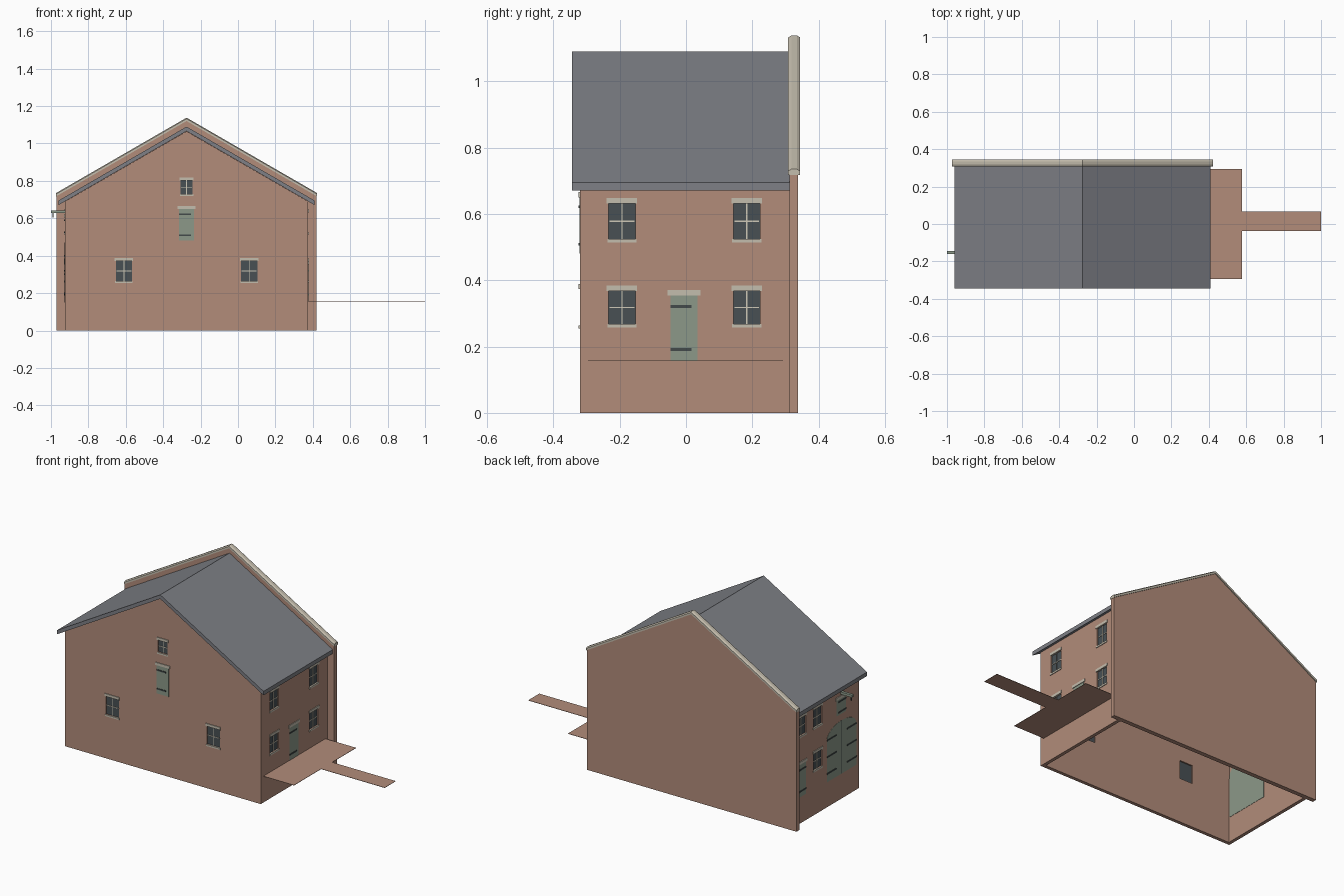
import bpy, bmesh, math
from mathutils import Vector

cube = bpy.data.objects.get("Cube")
if cube:
    bpy.data.objects.remove(cube, do_unlink=True)


def material(name, *rgb):
    lin = [((c / 255 + 0.055) / 1.055) ** 2.4 for c in rgb] + [1]
    m = bpy.data.materials.new(name)
    m.use_nodes = True
    m.diffuse_color = lin
    m.node_tree.nodes["Principled BSDF"].inputs["Base Color"].default_value = lin
    return m


BRICK = material("brick", 178, 140, 122)
STONE = material("pale_stone", 196, 189, 173)
SLATE = material("slate", 126, 128, 134)
DOOR = material("green_door_paint", 140, 153, 137)
IRON = material("dark_iron", 66, 74, 74)
GLASS = material("dark_glass", 72, 80, 84)
BAR = material("cream_bars", 208, 202, 184)

MID, FRONT, BACK = -0.275, -0.32, 0.312
HALF, EAVE, APEX = 0.65, 0.69, 1.065
WALL = 0.02
SLOPE = math.tan(math.radians(30))


def build(name, verts, faces, mat, fix=True):
    bm = bmesh.new()
    vs = [bm.verts.new(v) for v in verts]
    for f in faces:
        bm.faces.new([vs[i] for i in f])
    if fix:
        bmesh.ops.recalc_face_normals(bm, faces=bm.faces)
    me = bpy.data.meshes.new(name)
    bm.to_mesh(me)
    bm.free()
    me.materials.append(mat)
    ob = bpy.data.objects.new(name, me)
    bpy.context.collection.objects.link(ob)
    return ob


def loft(name, rings, mat):
    """Closed solid through matching rings of points."""
    n = len(rings[0])
    faces = [list(range(n)), [len(rings) * n - 1 - i for i in range(n)]]
    for r in range(len(rings) - 1):
        for i in range(n):
            j = (i + 1) % n
            faces.append([r * n + i, r * n + j, r * n + n + j, r * n + n + i])
    return build(name, [p for ring in rings for p in ring], faces, mat)


def box(name, x, y, z, mat):
    return loft(name, [[(a, y[0], z[0]), (a, y[1], z[0]), (a, y[1], z[1]), (a, y[0], z[1])] for a in x], mat)


def chevron(name, half, apex, section, mat):
    """Section of (y, dz) points run over the ridge from eave to eave."""
    return loft(name, [[(MID + s * half, y, apex + dz - abs(s) * half * SLOPE) for y, dz in section]
                       for s in (-1, 0, 1)], mat)


def on_wall(side, u, z, d):
    """Point on a wall: u along it, z up, d outward."""
    if side == "front":
        return (u, FRONT - d, z)
    sign = 1 if side == "right" else -1
    return (MID + sign * (HALF + d), u, z)


def plate(name, side, outline, d, mat):
    return loft(name, [[on_wall(side, u, z, k) for u, z in outline] for k in d], mat)


def panel(name, side, u, z, d, mat):
    return plate(name, side, [(u[0], z[0]), (u[1], z[0]), (u[1], z[1]), (u[0], z[1])], d, mat)


# Brick shell: two side walls and the front gable
x0, x1 = MID - HALF, MID + HALF
shell = build("brick_walls",
              [(x0, FRONT, 0), (x1, FRONT, 0), (x1, FRONT, EAVE), (MID, FRONT, APEX), (x0, FRONT, EAVE),
               (x1, BACK, 0), (x1, BACK, EAVE), (x0, BACK, 0), (x0, BACK, EAVE)],
              [(0, 1, 2, 3, 4), (1, 5, 6, 2), (7, 0, 4, 8)], BRICK, fix=False)
solid = shell.modifiers.new("thickness", "SOLIDIFY")
solid.thickness, solid.offset, solid.use_even_offset = WALL, -1, True

cutters = []


def cut(side, outline):
    cutters.append(plate("opening_cutter", side, outline, (-0.05, 0.03), BRICK))


def rect(u, z):
    return [(u[0], z[0]), (u[1], z[0]), (u[1], z[1]), (u[0], z[1])]


def lintel(name, side, u, z, over=0.009, h=0.016):
    panel(name, side, (u[0] - over, u[1] + over), (z, z + h), (-0.005, 0.004), STONE)


# Sash window: reveal, glass, cross bars, lintel and sill
def window(name, side, c, z, w=0.074):
    u = (c - w / 2, c + w / 2)
    cut(side, rect((u[0] - 0.003, u[1] + 0.003), z))
    panel(name + "_glass", side, (u[0] - 0.004, u[1] + 0.004), z, (-0.014, -0.006), GLASS)
    zc = (z[0] + z[1]) / 2
    panel(name + "_upright_bar", side, (c - 0.002, c + 0.002), z, (-0.007, -0.003), BAR)
    panel(name + "_cross_bar", side, u, (zc - 0.002, zc + 0.002), (-0.007, -0.003), BAR)
    lintel(name + "_lintel", side, u, z[1])
    lintel(name + "_sill", side, u, z[0] - 0.01, 0.007, 0.01)


# Plank door with two strap hinges and a lintel
def door(name, side, c, z, w):
    u = (c - w / 2, c + w / 2)
    cut(side, rect(u, z))
    panel(name, side, u, z, (-WALL - 0.001, 0.001), DOOR)
    for k in (0.17, 0.83):
        h = z[0] + k * (z[1] - z[0])
        panel(name + "_hinge", side, (u[0], u[0] + 0.78 * w), (h - 0.004, h + 0.004), (0, 0.004), IRON)
    lintel(name + "_lintel", side, u, z[1])


LOW, HIGH = (0.268, 0.368), (0.524, 0.632)
for s in (-1, 1):
    window("front_window", "front", MID + s * 0.335, (0.264, 0.373), 0.08)
window("attic_window", "front", MID, (0.73, 0.803), 0.058)
door("front_loft_door", "front", MID, (0.48, 0.65), 0.08)

for c in (-0.193, 0.183):
    window("right_lower_window", "right", c, LOW)
    window("right_upper_window", "right", c, HIGH)
door("right_door", "right", -0.006, (0.158, 0.354), 0.082)

for c in (0.225, 0.073):
    window("left_upper_window", "left", c, HIGH)
window("left_lower_window", "left", 0.073, LOW)
door("left_door", "left", 0.225, (0.158, 0.354), 0.08)
door("left_loft_door", "left", -0.15, (0.48 + 0.03, 0.605), 0.09)

# Wide arched double door
AC, AW, SPRING, RISE = -0.153, 0.14, 0.40, 0.07
arch = [(AC - AW, 0.15), (AC + AW, 0.15)]
for i in range(13):
    t = math.pi * i / 12
    arch.append((AC + AW * math.cos(t), SPRING + RISE * math.sin(t)))
cut("left", arch)
plate("arched_door", "left", arch, (-WALL - 0.001, 0.001), DOOR)
panel("arched_door_seam", "left", (AC - 0.0015, AC + 0.0015), (0.15, SPRING + RISE), (0, 0.0015), IRON)
for s in (-1, 1):
    for h in (0.2, 0.3, 0.4):
        edge, tip = AC + s * AW, AC + s * (AW - 0.09)
        panel("arched_door_hinge", "left", sorted((edge, tip)), (h - 0.004, h + 0.004), (0, 0.004), IRON)

# Cut the openings through the walls
bpy.ops.object.select_all(action="DESELECT")
for c in cutters:
    c.select_set(True)
bpy.context.view_layer.objects.active = cutters[0]
bpy.ops.object.join()
cutter = cutters[0]
cutter.hide_render = True
mod = shell.modifiers.new("openings", "BOOLEAN")
mod.operation, mod.solver, mod.object = "DIFFERENCE", "EXACT", cutter
bpy.context.view_layer.objects.active = shell
for m in ("thickness", "openings"):
    bpy.ops.object.modifier_apply(modifier=m)
bpy.data.objects.remove(cutter, do_unlink=True)

# Slate roof
chevron("roof", 0.685, 1.09, [(-0.344, -0.024), (BACK, -0.024), (BACK, 0), (-0.344, 0)], SLATE)

# Rear party wall with stone coping
rear = [(-0.97, 0), (0.42, 0), (0.42, 0.721), (MID, 1.122), (-0.97, 0.721)]
loft("rear_wall", [[(x, y, z) for x, z in rear] for y in (BACK, 0.338)], BRICK)
chevron("coping", 0.698, 1.138,
        [(0.308, -0.018), (0.344, -0.018), (0.344, -0.006), (0.334, 0), (0.318, 0), (0.308, -0.006)], STONE)

# Loading platform and gangplank
box("platform", (x1, 0.578), (-0.295, 0.293), (0.156, 0.158), BRICK)
box("gangplank", (0.578, 1), (-0.038, 0.066), (0.156, 0.158), BRICK)

# Hoist beam and hook
box("hoist_beam", (-1, x0), (-0.16, -0.144), (0.628, 0.643), DOOR)
box("hoist_hook", (-0.993, -0.987), (-0.155, -0.149), (0.605, 0.628), IRON)
